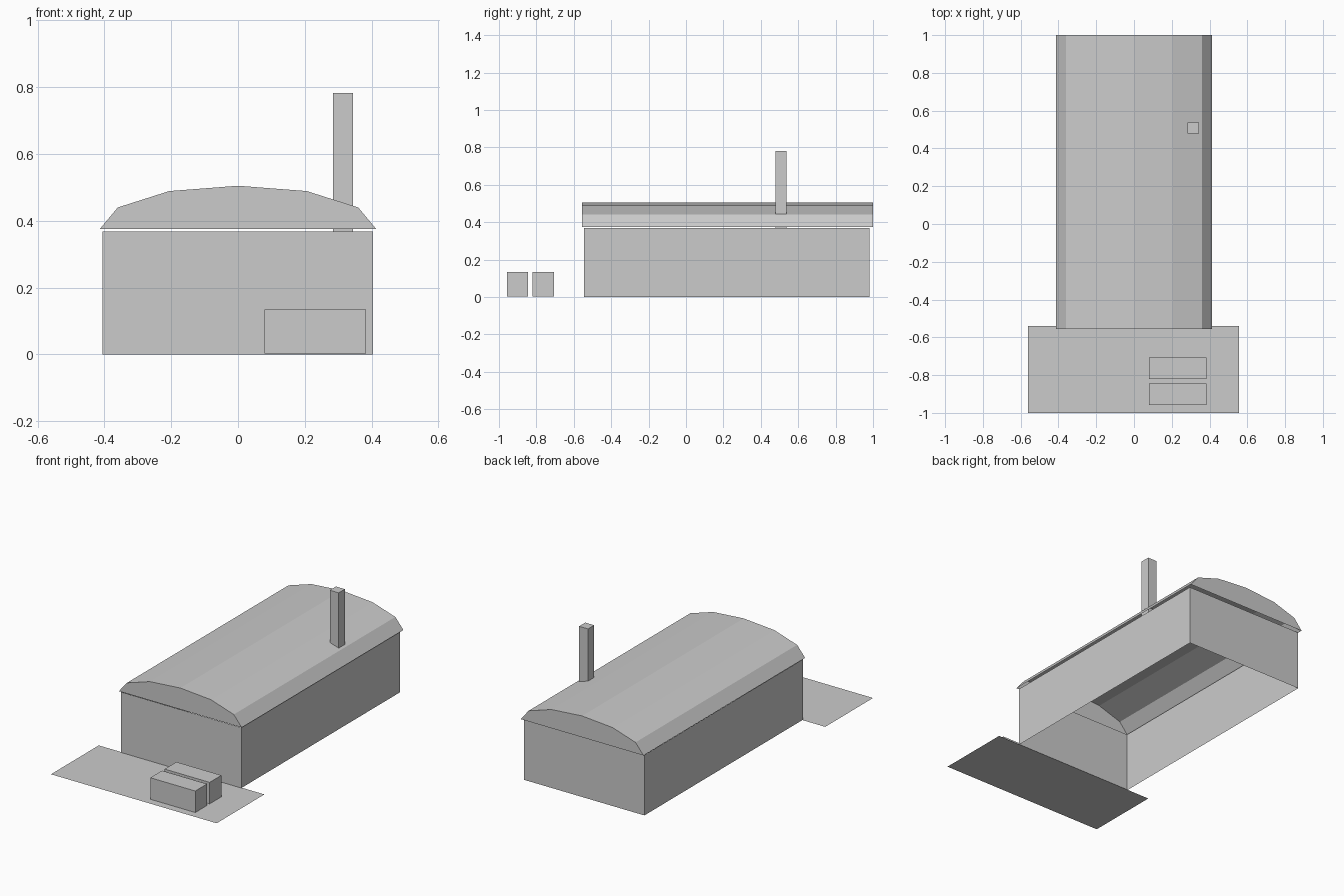
import bpy

if "Cube" in bpy.data.objects:
    bpy.data.objects.remove(bpy.data.objects["Cube"])

grey = bpy.data.materials.new("plain_grey")
grey.diffuse_color = (0.6, 0.6, 0.6, 1)
grey.use_nodes = True
grey.node_tree.nodes["Principled BSDF"].inputs["Base Color"].default_value = grey.diffuse_color


def add_mesh(name, verts, faces):
    mesh = bpy.data.meshes.new(name)
    mesh.from_pydata(verts, [], faces)
    mesh.materials.append(grey)
    obj = bpy.data.objects.new(name, mesh)
    bpy.context.collection.objects.link(obj)
    return obj


def extrude(name, profile, axis, lo, hi, caps=True, skip=()):
    """Sweep a counter-clockwise profile along z, or an x-z profile along y."""
    n = len(profile)
    if axis == "z":
        verts = [(a, b, h) for h in (lo, hi) for a, b in profile]
    else:
        verts = [(a, h, b) for h in (hi, lo) for a, b in profile]
    faces = [(i, (i + 1) % n, n + (i + 1) % n, n + i)
             for i in range(n) if i not in skip]
    if caps:
        faces += [tuple(reversed(range(n))), tuple(range(n, 2 * n))]
    return add_mesh(name, verts, faces)


def rect(x0, x1, y0, y1):
    return [(x0, y0), (x1, y0), (x1, y1), (x0, y1)]


# Hall walls, open above and below
extrude("walls", rect(-0.406, 0.404, -0.545, 0.98), "z", 0, 0.368, caps=False)

# Faceted arched roof with closed gables and an open underside
half = [(0.414, 0.375), (0.36, 0.44), (0.206, 0.489)]
arch = half + [(0, 0.505)] + [(-x, z) for x, z in reversed(half)]
extrude("roof", arch, "y", -0.555, 1.0, skip=(len(arch) - 1,))

# Chimney passing through the roof
extrude("chimney", rect(0.284, 0.344, 0.478, 0.537), "z", 0.368, 0.782)

# Two crates on the forecourt
for name, y0, y1 in (("front_crate", -0.958, -0.845), ("rear_crate", -0.82, -0.707)):
    extrude(name, rect(0.08, 0.383, y0, y1), "z", 0.003, 0.134)

# Flat forecourt slab
add_mesh("forecourt", [(x, y, 0) for x, y in rect(-0.56, 0.556, -1.0, -0.54)],
         [(0, 1, 2, 3)])
